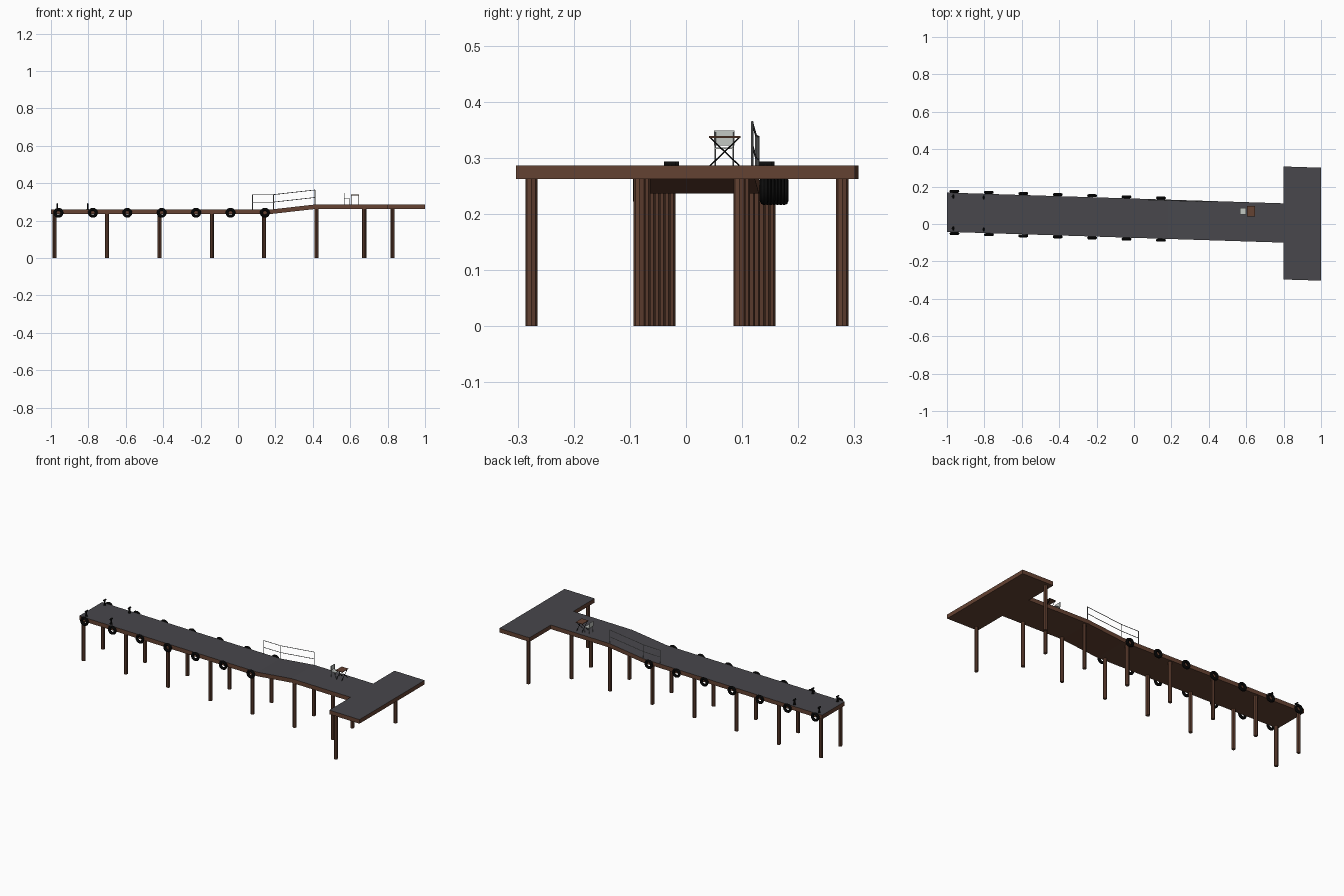
import bpy, bmesh, math
from mathutils import Vector

cube = bpy.data.objects.get("Cube")
if cube:
    bpy.data.objects.remove(cube, do_unlink=True)


def material(name, rgb):
    m = bpy.data.materials.new(name)
    m.use_nodes = True
    m.diffuse_color = (*rgb, 1)
    m.node_tree.nodes["Principled BSDF"].inputs["Base Color"].default_value = (*rgb, 1)
    return m


WOOD = material("brown wood", (0.127, 0.054, 0.032))
ASPHALT = material("dark grey decking", (0.065, 0.063, 0.072))
RUBBER = material("black rubber", (0.004, 0.004, 0.004))
STEEL = material("grey steel", (0.25, 0.26, 0.26))
PLASTIC = material("pale grey plastic", (0.55, 0.58, 0.55))


def mid(x):
    """The pier drifts sideways along its length."""
    return 0.031 - 0.032 * x


def deck_z(x):
    """Height of the walking surface: low part, ramp, high part."""
    t = min(max((x - 0.18) / 0.23, 0), 1)
    return 0.26 + 0.026 * t


def finish(name, bm, mats, smooth=False):
    bmesh.ops.recalc_face_normals(bm, faces=bm.faces)
    me = bpy.data.meshes.new(name)
    bm.to_mesh(me)
    bm.free()
    ob = bpy.data.objects.new(name, me)
    bpy.context.collection.objects.link(ob)
    for m in mats:
        me.materials.append(m)
    if smooth:
        bpy.ops.object.select_all(action='DESELECT')
        ob.select_set(True)
        bpy.context.view_layer.objects.active = ob
        bpy.ops.object.shade_smooth_by_angle(angle=math.radians(40))
    return ob


def box(bm, centre, size):
    vs = bmesh.ops.create_cube(bm, size=1)["verts"]
    for v in vs:
        v.co = Vector(centre) + Vector(a * b for a, b in zip(v.co, size))


def rod(bm, a, b, r, sides=8):
    a, b = Vector(a), Vector(b)
    d = b - a
    vs = bmesh.ops.create_cone(bm, cap_ends=True, segments=sides, radius1=r,
                               radius2=r, depth=d.length)["verts"]
    q = d.to_track_quat('Z', 'Y')
    for v in vs:
        v.co = q @ v.co + (a + b) / 2


def slab(name, xs, half, thick=0.024):
    """Deck lofted through cross-sections; upward faces get the decking."""
    bm = bmesh.new()
    rings = []
    for x in xs:
        z = deck_z(x)
        rings.append([bm.verts.new((x, mid(x) + s * half, z - d))
                      for s, d in ((-1, thick), (1, thick), (1, 0), (-1, 0))])
    for p, q in zip(rings, rings[1:]):
        for i in range(4):
            j = (i + 1) % 4
            bm.faces.new((p[i], p[j], q[j], q[i]))
    bm.faces.new(rings[0])
    bm.faces.new(rings[-1])
    bmesh.ops.recalc_face_normals(bm, faces=bm.faces)
    for f in bm.faces:
        f.material_index = int(f.normal.z > 0.5)
    finish(name, bm, [WOOD, ASPHALT])


slab("walkway", (-1, 0.18, 0.41, 0.8), 0.105)
slab("pier_head", (0.8, 1), 0.302)

# Octagonal piles in pairs, with a wide pair under the head
piles = [(-0.98 + 0.28 * i, 0.089) for i in range(6)] + [(0.675, 0.089), (0.827, 0.277)]
for i, (x, half) in enumerate(piles):
    for side, s in (("front", -1), ("back", 1)):
        bm = bmesh.new()
        y = mid(x) - 0.003 + s * half
        rod(bm, (x, y, 0), (x, y, deck_z(x) - 0.02), 0.0108)
        finish(f"{side}_pile_{i + 1}", bm, [WOOD])


def tyre(name, x, y, z, major=0.0185, minor=0.008, n=20, m=8):
    bm = bmesh.new()
    rings = []
    for i in range(n):
        a = math.tau * i / n
        ring = []
        for j in range(m):
            b = math.tau * j / m
            r = major + minor * math.cos(b)
            ring.append(bm.verts.new((x + r * math.cos(a), y + minor * math.sin(b),
                                      z + r * math.sin(a))))
        rings.append(ring)
    for i in range(n):
        p, q = rings[i], rings[(i + 1) % n]
        for j in range(m):
            k = (j + 1) % m
            bm.faces.new((p[j], p[k], q[k], q[j]))
    finish(name, bm, [RUBBER], True)


# Tyre fenders along both sides
for i in range(7):
    x = -0.96 + 0.184 * i
    for side, s in (("front", -1), ("back", 1)):
        tyre(f"{side}_tyre_{i + 1}", x, mid(x) + s * 0.113, 0.242)

# Mooring bollards with wide caps
for i, x in enumerate((-0.967, -0.803)):
    for side, s in (("front", -1), ("back", 1)):
        bm = bmesh.new()
        y, z = mid(x) + s * 0.085, deck_z(x)
        rod(bm, (x, y, z - 0.002), (x, y, z + 0.028), 0.0045, 10)
        rod(bm, (x, y, z), (x, y, z + 0.003), 0.008, 10)
        rod(bm, (x, y - 0.0105, z + 0.029), (x, y + 0.0105, z + 0.029), 0.0045, 10)
        finish(f"{side}_bollard_{i + 1}", bm, [RUBBER], True)

# Handrail along the back of the ramp
bm = bmesh.new()
rail_x = (0.077, 0.19, 0.412)


def rail_point(x, h):
    return (x, mid(x) + 0.1, deck_z(x) + h)


for x in rail_x:
    rod(bm, rail_point(x, -0.002), rail_point(x, 0.079), 0.0022, 6)
for h in (0.038, 0.078):
    for a, b in zip(rail_x, rail_x[1:]):
        rod(bm, rail_point(a, h), rail_point(b, h), 0.0018, 6)
finish("handrail", bm, [STEEL], True)

# Folding table: wooden top on crossed legs
tx, ty, z0 = 0.626, 0.069, deck_z(0.6)
bm = bmesh.new()
box(bm, (tx, ty, z0 + 0.051), (0.043, 0.056, 0.003))
finish("table_top", bm, [WOOD])
bm = bmesh.new()
for x in (tx - 0.017, tx + 0.017):
    for s in (-1, 1):
        rod(bm, (x, ty - s * 0.026, z0), (x, ty + s * 0.026, z0 + 0.05), 0.0013, 6)
finish("table_legs", bm, [RUBBER])

# Chair facing the table
cx, cy = 0.583, 0.068
bm = bmesh.new()
box(bm, (cx, cy, z0 + 0.031), (0.032, 0.034, 0.003))
box(bm, (cx - 0.016, cy, z0 + 0.049), (0.003, 0.036, 0.027))
finish("chair_seat_and_back", bm, [PLASTIC])
bm = bmesh.new()
for s in (-1, 1):
    y = cy + s * 0.016
    rod(bm, (cx - 0.015, y, z0), (cx - 0.015, y, z0 + 0.06), 0.0015, 6)
    rod(bm, (cx + 0.014, y, z0), (cx + 0.014, y, z0 + 0.031), 0.0015, 6)
finish("chair_frame", bm, [STEEL])
